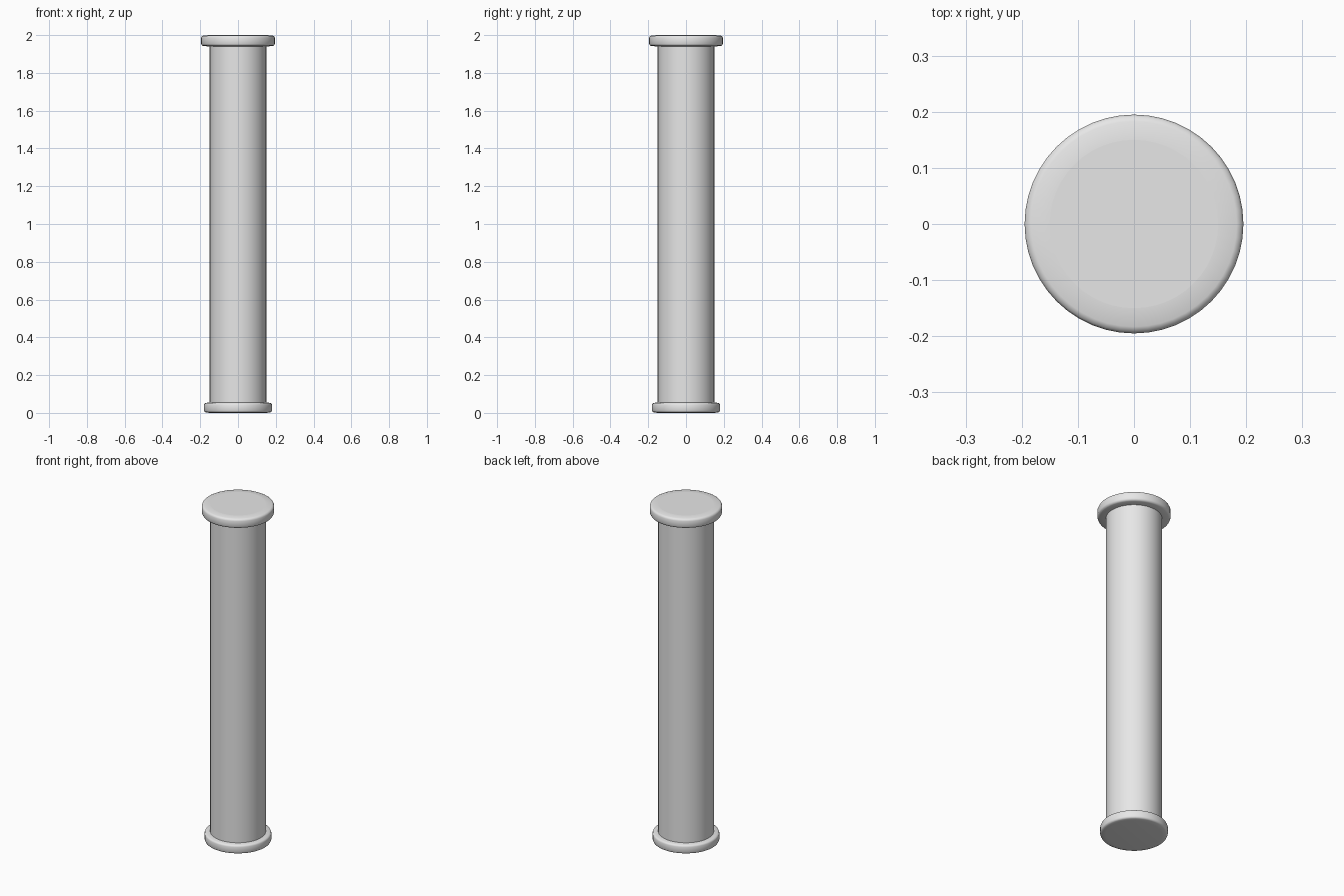
import bpy, math

if "Cube" in bpy.data.objects:
    bpy.data.objects.remove(bpy.data.objects["Cube"])

SEGMENTS = 48

stone = bpy.data.materials.new("light_grey")
stone.diffuse_color = (0.8, 0.8, 0.8, 1)
stone.use_nodes = True
stone.node_tree.nodes["Principled BSDF"].inputs["Base Color"].default_value = stone.diffuse_color


def lathe(name, profile, cap_bottom=False, cap_top=False):
    """Spin an (r, z) profile, listed from bottom to top, around z."""
    n = SEGMENTS
    verts = [(r * math.cos(2 * math.pi * i / n), r * math.sin(2 * math.pi * i / n), z)
             for r, z in profile for i in range(n)]
    faces = [(k * n + i, k * n + (i + 1) % n, (k + 1) * n + (i + 1) % n, (k + 1) * n + i)
             for k in range(len(profile) - 1) for i in range(n)]
    if cap_bottom:
        faces.append(tuple(reversed(range(n))))
    if cap_top:
        faces.append(tuple(range((len(profile) - 1) * n, len(profile) * n)))
    mesh = bpy.data.meshes.new(name)
    mesh.from_pydata(verts, [], faces)
    mesh.materials.append(stone)
    obj = bpy.data.objects.new(name, mesh)
    bpy.context.collection.objects.link(obj)
    bpy.ops.object.select_all(action='DESELECT')
    obj.select_set(True)
    bpy.context.view_layer.objects.active = obj
    bpy.ops.object.shade_smooth_by_angle(angle=math.radians(50))
    return obj


def collar_profile(r, z0, z1, b):
    """Disc edge with rounded corners and faintly crowned faces."""
    return [(0.15, z0), (r - b, z0 + 0.002), (r - 0.3 * b, z0 + 0.3 * b + 0.002),
            (r, z0 + b + 0.002), (r, z1 - b - 0.002),
            (r - 0.3 * b, z1 - 0.3 * b - 0.002), (r - b, z1 - 0.002), (0.15, z1)]


# Plain round shaft, with its flat top flush with the capital
lathe("shaft", [(0.15, 0.02), (0.15, 2.0)], cap_top=True)
# Base collar and wider top collar
lathe("base", collar_profile(0.18, 0.0, 0.055, 0.01), cap_bottom=True)
lathe("capital", collar_profile(0.195, 1.94, 2.0, 0.012))
